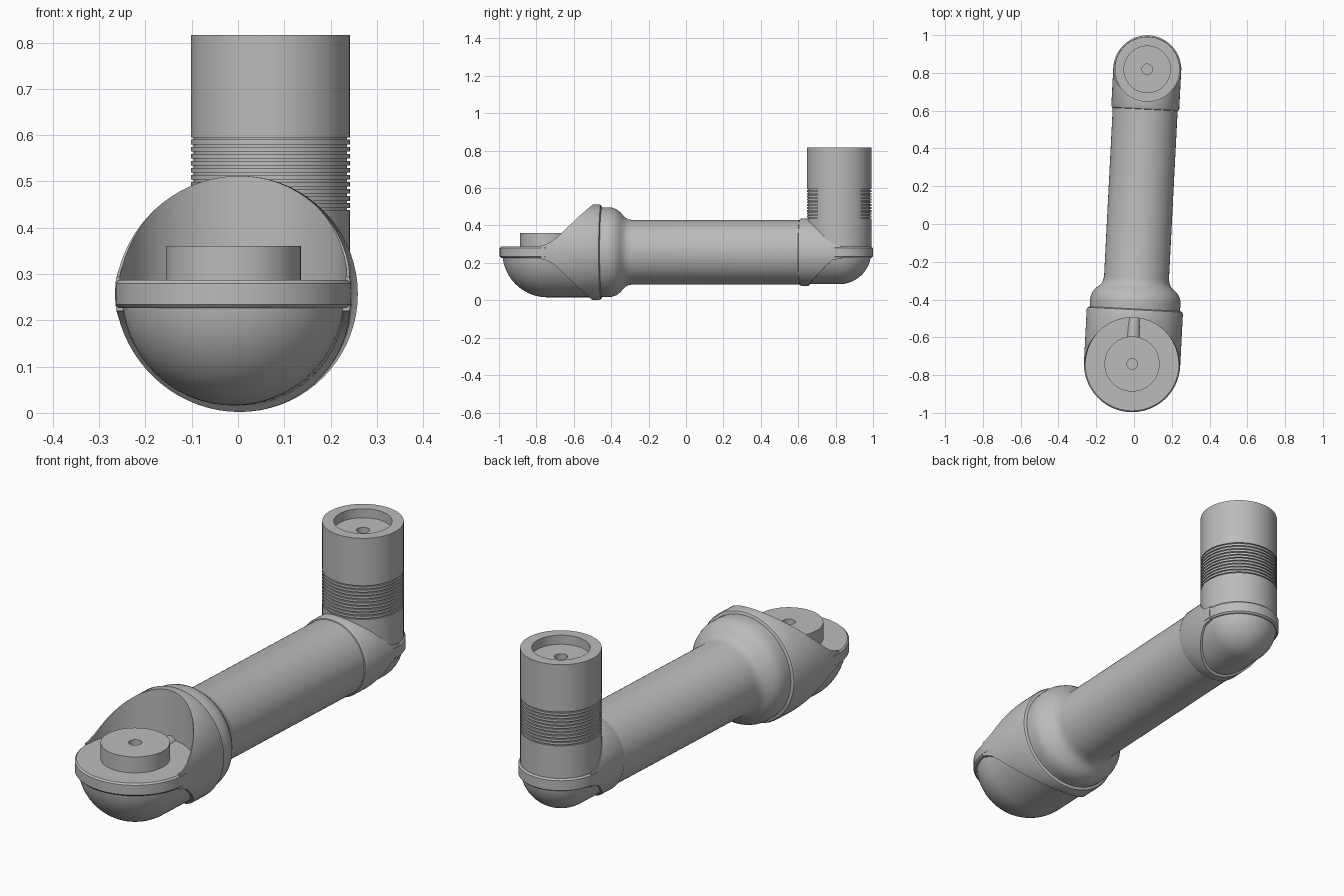
import bpy, bmesh, math
from mathutils import Matrix, Vector

cube = bpy.data.objects.get("Cube")
if cube:
    bpy.data.objects.remove(cube)

grey = bpy.data.materials.new("satin grey")
grey.use_nodes = True
GREY = (0.5, 0.5, 0.5, 1)
grey.diffuse_color = GREY
grey.node_tree.nodes["Principled BSDF"].inputs["Base Color"].default_value = GREY

AXIS_Z = 0.257                      # height of the arm axis
SEAT, UNDER = 0.03, -0.03           # rim top and underside, from the axis
T = Matrix.Translation
ALONG_Y = Matrix.Rotation(-math.pi / 2, 4, "X")
WORLD = T((0.028, 0, AXIS_Z)) @ Matrix.Rotation(math.radians(-2.94), 4, "Z")
FRONT = WORLD @ T((0, -0.742, 0))
BACK = WORLD @ T((0, 0.82, 0)) @ Matrix.Rotation(math.pi, 4, "Z")


def finish(name, bm, matrix):
    bmesh.ops.recalc_face_normals(bm, faces=bm.faces)
    bm.transform(matrix)
    mesh = bpy.data.meshes.new(name)
    bm.to_mesh(mesh)
    bm.free()
    mesh.materials.append(grey)
    ob = bpy.data.objects.new(name, mesh)
    bpy.context.collection.objects.link(ob)
    return ob


def lathe_mesh(profile, steps=72):
    """Spin (radius, height) points round z."""
    bm = bmesh.new()
    verts = [bm.verts.new((r, 0, h)) for r, h in profile]
    edges = [bm.edges.new(pair) for pair in zip(verts, verts[1:])]
    bmesh.ops.spin(bm, geom=verts + edges, cent=(0, 0, 0), axis=(0, 0, 1),
                   angle=math.tau, steps=steps)
    bmesh.ops.remove_doubles(bm, verts=bm.verts, dist=1e-5)
    return bm


def lathe(name, profile, matrix):
    return finish(name, lathe_mesh(profile), matrix)


def smooth(ob):
    bpy.ops.object.select_all(action="DESELECT")
    ob.select_set(True)
    bpy.context.view_layer.objects.active = ob
    bpy.ops.object.shade_smooth_by_angle(angle=math.radians(30))


def cut(ob, tool, operation):
    mod = ob.modifiers.new("cut", "BOOLEAN")
    mod.operation, mod.object, mod.solver = operation, tool, "EXACT"
    bpy.context.view_layer.objects.active = ob
    bpy.ops.object.modifier_apply(modifier=mod.name)
    bpy.data.objects.remove(tool)


def side_prism(points, matrix):
    """Extrude a (y, z) outline across x."""
    bm = bmesh.new()
    face = bm.faces.new([bm.verts.new((-0.5, y, z)) for y, z in points])
    out = bmesh.ops.extrude_face_region(bm, geom=[face])
    moved = [v for v in out["geom"] if isinstance(v, bmesh.types.BMVert)]
    bmesh.ops.translate(bm, verts=moved, vec=(1, 0, 0))
    ob = finish("wedge_cutter", bm, matrix)
    ob.hide_render = True
    return ob


def joint(side, matrix, R, body_r, length, hollow):
    # rim disc around the joint
    c = 0.007
    smooth(lathe(side + "_rim", [(0, UNDER), (R - c, UNDER), (R, UNDER + c), (R, SEAT - c),
                                 (R - c, SEAT), (0, SEAT)], matrix))

    # rounded half shell below the rim
    arc = [math.pi / 2 * i / 18 for i in range(19)]
    bm = lathe_mesh([(body_r * math.sin(a), -body_r * math.cos(a)) for a in arc]
                    + [(body_r, length - 0.01), (0, length - 0.01)])
    bm.transform(ALONG_Y)
    cutting = bmesh.ops.bisect_plane(bm, geom=bm.verts[:] + bm.edges[:] + bm.faces[:],
                                     plane_co=(0, 0, 0), plane_no=(0, 0, 1), clear_outer=True)
    bmesh.ops.holes_fill(bm, edges=[e for e in bm.edges if e.is_boundary])
    smooth(finish(side + "_underbody", bm, matrix))

    # collar whose two slopes run down to the rim
    collar = lathe(side + "_collar",
                   [(0, -0.02), (R, -0.02), (R, length - 0.014), (R - 0.004, length - 0.005),
                    (R - 0.014, length), (0, length)], matrix @ ALONG_Y)
    s = R / 0.255
    slope = [(-0.06 * s, SEAT), (0, SEAT + 0.01 * s), (0.04 * s, 0.06 * s),
             (0.08 * s, 0.095 * s), (R - 0.013, R), (R, R + 0.05), (length + 0.1, R + 0.05)]
    mirrored = [(y, -z) for y, z in reversed(slope)]
    cut(collar, side_prism(slope + mirrored, matrix), "INTERSECT")
    if hollow:
        tool = lathe("hood_cutter", [(0, SEAT), (R - 0.01, SEAT), (R - 0.01, 0.5), (0, 0.5)],
                     matrix)
        tool.hide_render = True
        cut(collar, tool, "DIFFERENCE")
    smooth(collar)


joint("front", FRONT, 0.255, 0.241, 0.292, True)
joint("back", BACK, 0.18, 0.171, 0.215, False)

# arm tube swelling into the front collar
smooth(lathe("arm_tube",
             [(0, -0.47), (0.238, -0.47), (0.24, -0.42), (0.238, -0.395), (0.23, -0.372),
              (0.215, -0.352), (0.196, -0.336), (0.183, -0.322), (0.176, -0.306),
              (0.172, -0.285), (0.172, 0.64), (0, 0.64)], WORLD @ ALONG_Y))

# front boss with a centre hole
HOLE = 0.028
smooth(lathe("front_boss", [(0, SEAT + 0.005), (HOLE, SEAT + 0.005), (HOLE, 0.104),
                            (0.146, 0.104), (0.146, SEAT - 0.01), (0, SEAT - 0.01)], FRONT))

# small rounded key between boss and hood
smooth(lathe("cable_key", [(0, 0.13), (0.036, 0.13), (0.034, 0.2), (0.028, 0.26), (0, 0.26)],
             FRONT @ T((0, 0, 0.015)) @ ALONG_Y))

# upright tube with grooves, a recessed top and a centre hole
TUBE, TOP, FLOOR = 0.172, 0.559, 0.517
profile = [(0, 0), (TUBE, 0)]
GROOVES, PITCH, FIRST = 11, 0.0152, 0.181
for i in range(GROOVES):
    z = FIRST + i * PITCH
    profile += [(TUBE, z), (TUBE - 0.006, z), (TUBE - 0.006, z + 0.005), (TUBE, z + 0.005)]
profile += [(TUBE, TOP), (0.123, TOP), (0.123, FLOOR), (HOLE, FLOOR),
            (HOLE, FLOOR - 0.06), (0, FLOOR - 0.06)]
smooth(lathe("upright_tube", profile, BACK))
